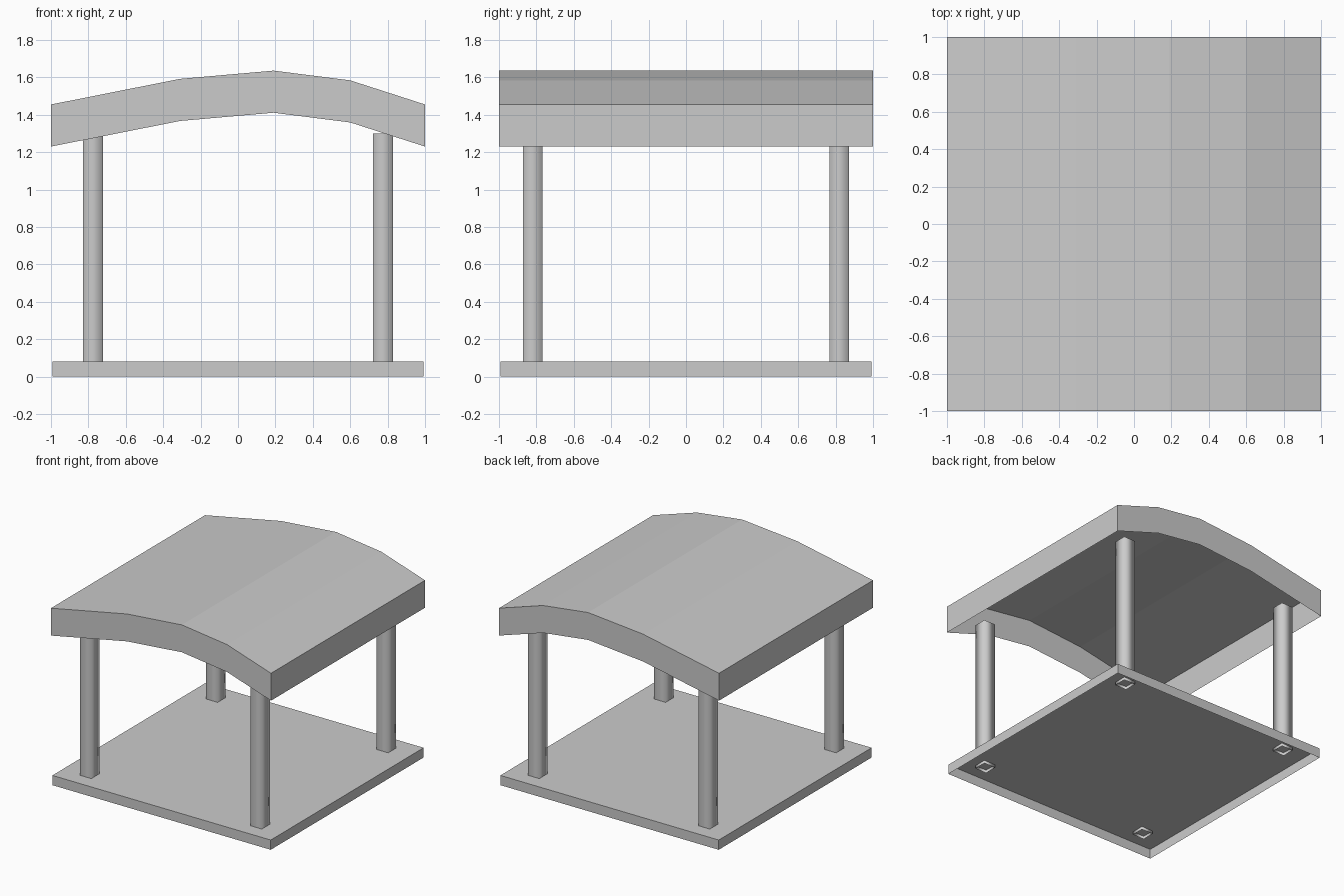
import bpy
import bmesh

cube = bpy.data.objects.get("Cube")
if cube:
    bpy.data.objects.remove(cube, do_unlink=True)

grey = bpy.data.materials.new("plain_grey")
grey.use_nodes = True
colour = (0.6, 0.6, 0.6, 1)
grey.diffuse_color = colour
grey.node_tree.nodes["Principled BSDF"].inputs["Base Color"].default_value = colour


def finish(name, bm):
    mesh = bpy.data.meshes.new(name)
    bm.to_mesh(mesh)
    bm.free()
    mesh.materials.append(grey)
    obj = bpy.data.objects.new(name, mesh)
    bpy.context.collection.objects.link(obj)
    return obj


def open_box(name, centre, size, open_top=False):
    """Thin-walled box without a bottom, optionally without a top."""
    bm = bmesh.new()
    bmesh.ops.create_cube(bm, size=1)
    bmesh.ops.scale(bm, vec=size, verts=bm.verts)
    bmesh.ops.translate(bm, vec=centre, verts=bm.verts)
    bm.normal_update()
    gone = [f for f in bm.faces
            if f.normal.z < -0.5 or (open_top and f.normal.z > 0.5)]
    bmesh.ops.delete(bm, geom=gone, context='FACES')
    return finish(name, bm)


# Floor slab, hollow underneath
open_box("floor_slab", (0, 0, 0.04), (1.985, 1.985, 0.08))

# Square tube posts, softly shaded, poking slightly through the slab
for side, x in (("right", -0.775), ("left", 0.775)):
    for end, y in (("front", -0.82), ("back", 0.82)):
        post = open_box(f"{end}_{side}_post", (x, y, 0.678),
                        (0.105, 0.105, 1.245), open_top=True)
        post.data.shade_smooth()

# Arched roof: a bent sheet with a skirt hanging from every edge
arch = [(-1, 1.455), (-0.31, 1.592), (0.19, 1.636), (0.6, 1.584), (1, 1.455)]
drop = 0.225
bm = bmesh.new()
rows = {}
for y in (-1, 1):
    for low in (0, drop):
        rows[y, low] = [bm.verts.new((x, y, z - low)) for x, z in arch]
front, back = rows[-1, 0], rows[1, 0]
front_low, back_low = rows[-1, drop], rows[1, drop]
for i in range(len(arch) - 1):
    j = i + 1
    bm.faces.new((front[i], front[j], back[j], back[i]))
    bm.faces.new((front_low[i], front_low[j], front[j], front[i]))
    bm.faces.new((back_low[j], back_low[i], back[i], back[j]))
bm.faces.new((back_low[0], front_low[0], front[0], back[0]))
bm.faces.new((front_low[-1], back_low[-1], back[-1], front[-1]))
finish("arched_roof", bm)
